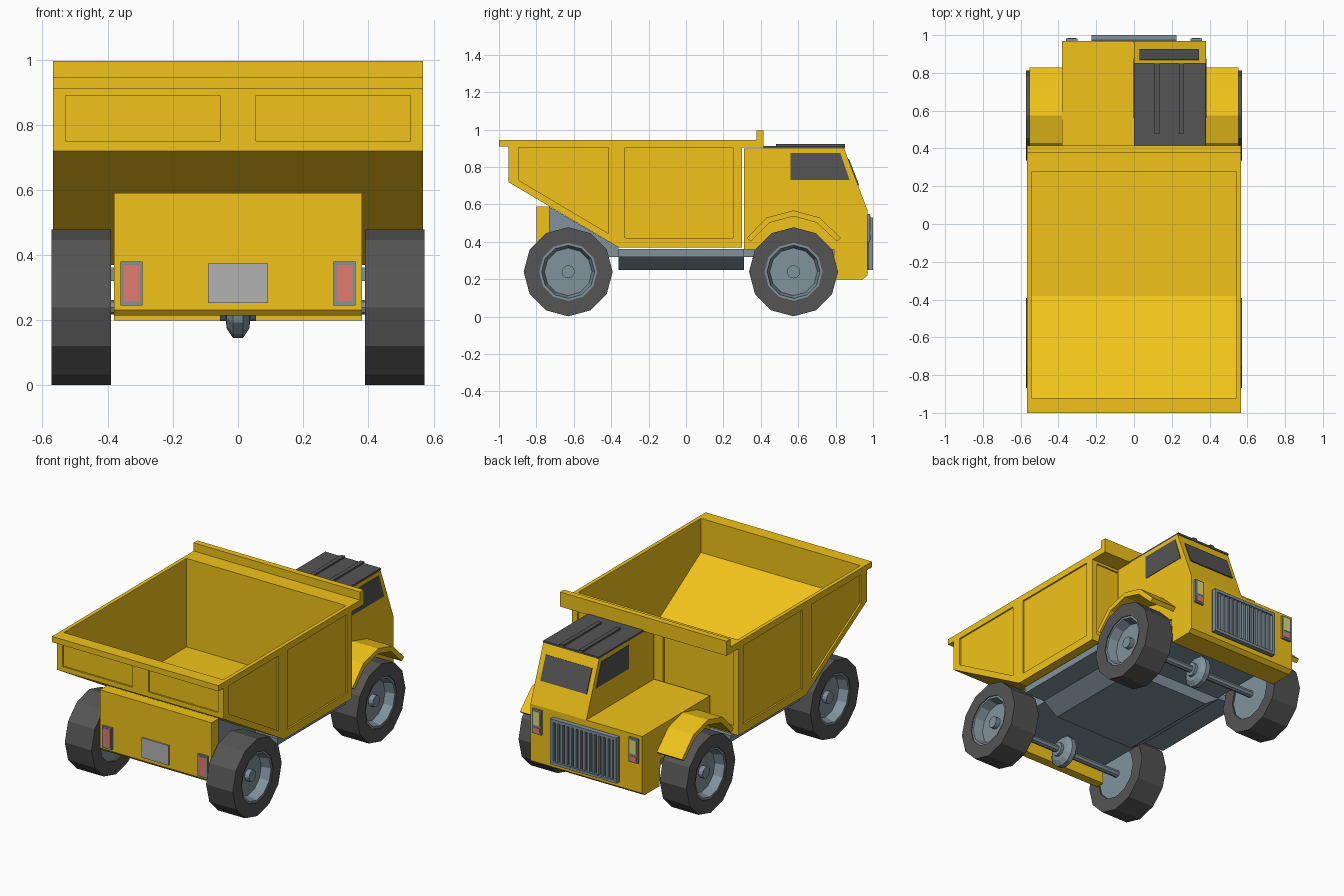
import bpy, bmesh, math
from mathutils import Vector

if "Cube" in bpy.data.objects:
    bpy.data.objects.remove(bpy.data.objects["Cube"])


def material(name, rgb):
    m = bpy.data.materials.new(name)
    m.diffuse_color = (*rgb, 1)
    m.use_nodes = True
    m.node_tree.nodes["Principled BSDF"].inputs["Base Color"].default_value = m.diffuse_color
    return m


YELLOW = material("yellow_paint", (0.88, 0.55, 0.01))
STEEL = material("blue_grey_steel", (0.22, 0.29, 0.33))
DARK = material("dark_rubber", (0.09, 0.09, 0.09))
RED = material("red_lens", (0.75, 0.2, 0.16))
AMBER = material("pale_yellow_lens", (0.75, 0.7, 0.2))
PLATE = material("plate_grey", (0.45, 0.45, 0.45))


def finish(name, bm, mat):
    bmesh.ops.remove_doubles(bm, verts=bm.verts, dist=1e-5)
    bmesh.ops.recalc_face_normals(bm, faces=bm.faces)
    me = bpy.data.meshes.new(name)
    bm.to_mesh(me)
    bm.free()
    ob = bpy.data.objects.new(name, me)
    bpy.context.collection.objects.link(ob)
    if mat:
        me.materials.append(mat)
    return ob


def prism(name, pts, lo, hi, mat=None, axis="X"):
    """Extrude a profile: (y,z) along X, or (x,z) along Y."""
    bm = bmesh.new()
    place = (lambda p, t: (t, p[0], p[1])) if axis == "X" else (lambda p, t: (p[0], t, p[1]))
    a = [bm.verts.new(place(p, lo)) for p in pts]
    b = [bm.verts.new(place(p, hi)) for p in pts]
    bm.faces.new(a)
    bm.faces.new(b)
    for i in range(len(pts)):
        j = (i + 1) % len(pts)
        bm.faces.new((a[i], a[j], b[j], b[i]))
    return finish(name, bm, mat)


def box(name, x, y, z, mat=None):
    return prism(name, [(y[0], z[0]), (y[1], z[0]), (y[1], z[1]), (y[0], z[1])], x[0], x[1], mat)


def lathe(name, profile, centre, mat, n=12, closed=False):
    """Spin an (x, radius) profile about an X axis through centre (y, z)."""
    bm = bmesh.new()
    pts = profile + [profile[0]] if closed else profile
    vs = [bm.verts.new((x, centre[0], centre[1] + r)) for x, r in pts]
    es = [bm.edges.new(p) for p in zip(vs, vs[1:])]
    bmesh.ops.spin(bm, geom=vs + es, cent=(0, *centre), axis=(1, 0, 0),
                   angle=math.tau, steps=n, use_merge=True)
    return finish(name, bm, mat)


def carve(ob, cutters):
    for c in cutters:
        mod = ob.modifiers.new("carve", "BOOLEAN")
        mod.operation, mod.solver, mod.object = "DIFFERENCE", "EXACT", c
        bpy.context.view_layer.objects.active = ob
        bpy.ops.object.modifier_apply(modifier=mod.name)
        bpy.data.objects.remove(c)


def span(s, a, b):
    return tuple(sorted((s * a, s * b)))


# Dump bed with rim, canopy upstand, open cavity and recessed panels
bed = prism("dump_bed", [(-1, .945), (-1, .91), (-.95, .91), (-.95, .72), (-.36, .37), (.30, .37),
                         (.30, .905), (.415, .905), (.415, .995), (.378, .995), (.378, .945)],
            -.567, .567, YELLOW)
cuts = [prism("cavity", [(-.92, 1.1), (-.92, .735), (-.38, .40), (.275, .40), (.275, 1.1)], -.543, .543)]
for s in (-1, 1):
    side = span(s, .557, .7)
    cuts.append(box("panel_cut", side, (-.325, .25), (.42, .905)))
    cuts.append(prism("panel_cut", [(-.895, .905), (-.895, .73), (-.415, .445), (-.415, .905)], *side))
    cuts.append(box("panel_cut", span(s, .055, .53), (-.98, -.94), (.75, .89)))
    cuts.append(box("panel_cut", span(s, .055, .53), (.29, .35), (.42, .89)))
carve(bed, cuts)

# Cab on one side, low hood on the other
lower = [(.97, .57), (.97, .22), (.945, .2), (.80, .2), (.79, .36), (.31, .36)]
prism("cab", [(.31, .90), (.845, .90)] + lower, 0, .38, YELLOW)
prism("hood", [(.31, .57)] + lower, -.38, 0, YELLOW)
box("cab_roof", (0, .378), (.415, .85), (.90, .912), DARK)
for x in (.122, .252):
    box("roof_rib", (x - .013, x + .013), (.48, .85), (.91, .922), DARK)

# Windows
window = [(.56, .73), (.875, .73), (.825, .875), (.56, .875)]
prism("side_window", window, .37, .383, DARK)
prism("inner_window", window, -.003, .01, DARK)
d = Vector((.33, .125)).normalized()
a, b = Vector((.868, .842)), Vector((.922, .702))
prism("windshield", [a + d * .004, b + d * .004, b - d * .01, a - d * .01], .03, .345, DARK)

# Grille
gx, gz = .225, (.25, .53)
box("grille_back", (-gx, gx), (.96, .978), gz, DARK)
for s in (-1, 1):
    box("grille_side", span(s, gx - .018, gx), (.965, 1.0), gz, STEEL)
for z in (gz[0], gz[1] - .018):
    box("grille_rail", (-gx, gx), (.965, 1.0), (z, z + .018), STEEL)
for i in range(13):
    x = -.186 + i * .031
    box("grille_bar", (x - .008, x + .008), (.965, .994), (.26, .52), STEEL)

# Head lamps, tail lamps and plate
for s in (-1, 1):
    box("head_lamp_frame", span(s, .298, .36), (.96, .983), (.40, .55), STEEL)
    box("head_lamp", span(s, .307, .351), (.97, .986), (.455, .54), AMBER)
    box("turn_lamp", span(s, .307, .351), (.97, .986), (.41, .44), RED)
    box("tail_lamp_frame", span(s, .293, .36), (-.811, -.79), (.245, .38), STEEL)
    box("tail_lamp", span(s, .302, .351), (-.814, -.79), (.257, .37), RED)
box("number_plate", (-.092, .092), (-.808, -.79), (.253, .375), PLATE)

# Fenders
outer = [(.325, .42), (.43, .53), (.575, .568), (.715, .53), (.828, .42)]
inner = [(.806, .402), (.70, .502), (.575, .537), (.447, .502), (.347, .402)]
for s in (-1, 1):
    prism("fender", outer + inner, *span(s, .37, .552), YELLOW)

# Chassis
prism("tail_panel", [(-.80, .59), (-.80, .232), (-.785, .215), (-.73, .215), (-.73, .59)],
      -.38, .38, YELLOW)
prism("rear_support", [(-.735, .59), (-.735, .32), (-.36, .32), (-.36, .37)], -.37, .37, STEEL)
box("bed_frame", (-.52, .52), (-.36, .31), (.32, .362), STEEL)
box("front_frame", (-.37, .37), (.30, .81), (.32, .362), STEEL)
prism("underbody", [(-.38, .32), (-.28, .25), (.28, .25), (.38, .32)], -.36, .31, STEEL, axis="Y")

# Axles, differentials and wheels
for y, end in ((-.63, "rear"), (.575, "front")):
    c = (y, .24)
    lathe(end + "_axle", [(-.41, 0), (-.41, .022), (.41, .022), (.41, 0)], c, STEEL, 8)
    lathe(end + "_differential", [(-.055, 0), (-.055, .042), (-.037, .042), (-.035, .065), (-.015, .095),
                                  (.015, .095), (.035, .065), (.037, .042), (.055, .042), (.055, 0)], c, STEEL)
    for s in (-1, 1):
        lathe(end + "_tire", [(s * x, r) for x, r in
                              [(.39, .155), (.39, .238), (.572, .238), (.572, .155)]], c, DARK, closed=True)
        lathe(end + "_rim", [(s * x, r) for x, r in
                             [(.40, 0), (.40, .157), (.567, .157), (.567, .142), (.51, .127),
                              (.51, .035), (.54, .035), (.54, 0)]], c, STEEL)
